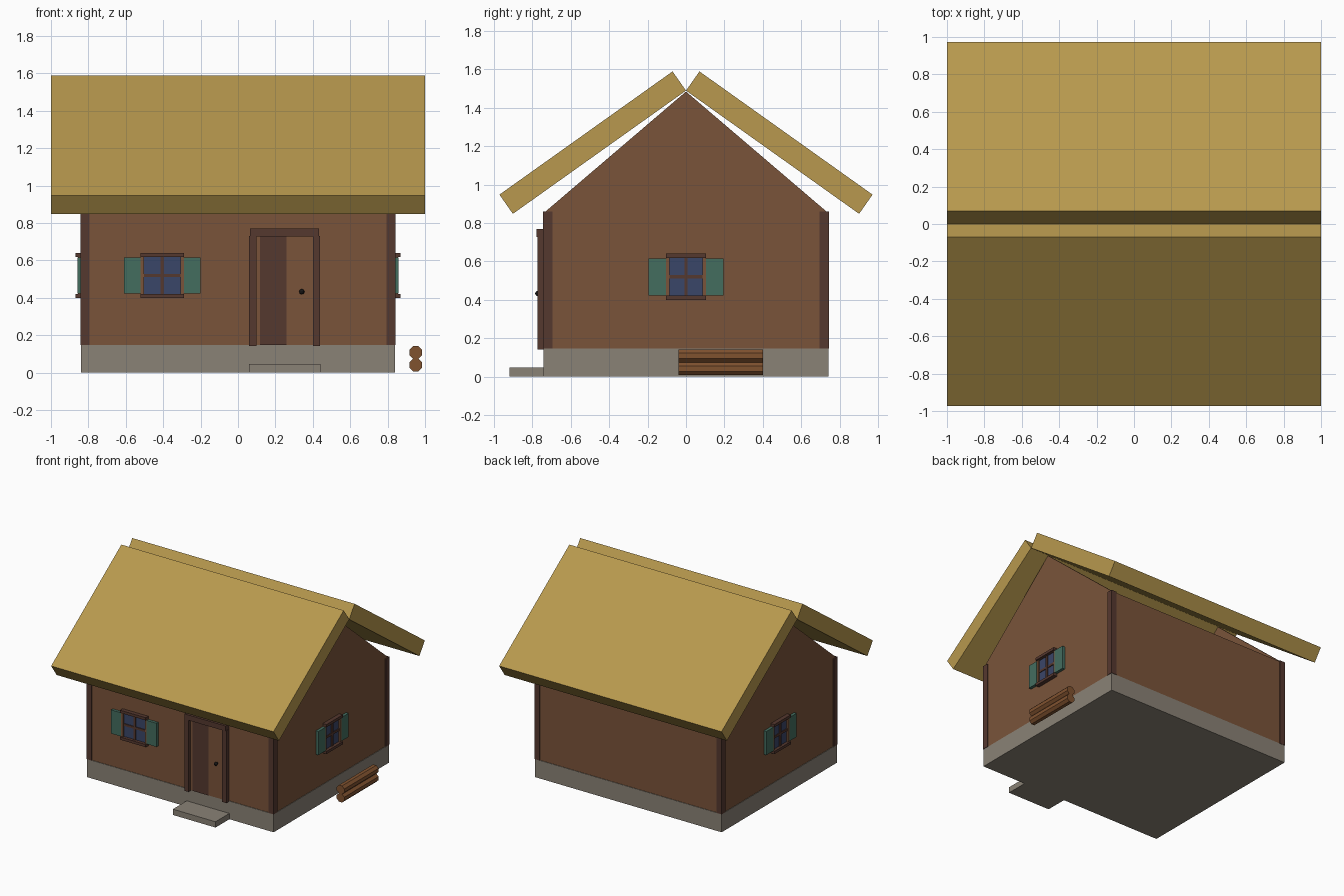
import bpy, bmesh, math
from mathutils import Matrix, Vector

if "Cube" in bpy.data.objects:
    bpy.data.objects.remove(bpy.data.objects["Cube"])


def material(name, hexcode):
    lin = []
    for i in (0, 2, 4):
        c = int(hexcode[i:i + 2], 16) / 255
        lin.append(c / 12.92 if c <= 0.04045 else ((c + 0.055) / 1.055) ** 2.4)
    m = bpy.data.materials.new(name)
    m.diffuse_color = (*lin, 1)
    m.use_nodes = True
    m.node_tree.nodes["Principled BSDF"].inputs["Base Color"].default_value = m.diffuse_color
    return m


THATCH = material("straw thatch", "B8994E")
WALL = material("brown wall", "7A543A")
TIMBER = material("dark timber", "55382F")
STONE = material("grey stone", "8A8276")
GLASS = material("blue glass", "3A4668")
SHUTTER = material("green shutter", "446D5F")
LOG = material("log wood", "80522F")
IRON = material("black iron", "1E1C1C")


def finish(name, bm, mat, matrix=None):
    if matrix is not None:
        bm.transform(matrix)
    bmesh.ops.recalc_face_normals(bm, faces=bm.faces)
    mesh = bpy.data.meshes.new(name)
    bm.to_mesh(mesh)
    bm.free()
    mesh.materials.append(mat)
    ob = bpy.data.objects.new(name, mesh)
    bpy.context.collection.objects.link(ob)
    return ob


def box(name, mat, x, y, z, matrix=None):
    """Box from (min, max) pairs."""
    bm = bmesh.new()
    bmesh.ops.create_cube(bm, size=1)
    for v in bm.verts:
        v.co = Vector([(a + b) / 2 + c * (b - a) for (a, b), c in zip((x, y, z), v.co)])
    return finish(name, bm, mat, matrix)


def prism(name, mat, profile, x0, x1):
    """Extrude a y/z profile along x."""
    bm = bmesh.new()
    face = bm.faces.new([bm.verts.new((x0, y, z)) for y, z in profile])
    ext = bmesh.ops.extrude_face_region(bm, geom=[face])["geom"]
    moved = [g for g in ext if isinstance(g, bmesh.types.BMVert)]
    bmesh.ops.translate(bm, verts=moved, vec=(x1 - x0, 0, 0))
    return finish(name, bm, mat)


# Foundation, walls and gables
box("foundation", STONE, (-0.84, 0.84), (-0.742, 0.742), (0, 0.147))
box("walls", WALL, (-0.836, 0.836), (-0.738, 0.738), (0.147, 0.855))
for side, x0, x1 in (("left", -0.836, -0.816), ("right", 0.816, 0.836)):
    prism(side + "_gable", WALL, [(-0.738, 0.855), (0.738, 0.855), (0, 1.485)], x0, x1)

# Roof slabs
for side, s in (("front", -1), ("back", 1)):
    prism(side + "_roof", THATCH,
          [(0, 1.49), (0.07 * s, 1.59), (0.972 * s, 0.948), (0.902 * s, 0.848)], -1, 1)

# Corner posts
for sx in (-1, 1):
    for sy in (-1, 1):
        box("corner_post", TIMBER, sorted((0.795 * sx, 0.843 * sx)),
            sorted((0.695 * sy, 0.745 * sy)), (0.147, 0.86))


def window(name, hw, matrix):
    """Window facing local -y, wall surface at y = 0."""
    fw = hw + 0.015
    box(name + "_glass", GLASS, (-hw, hw), (-0.008, 0.004), (0.42, 0.62), matrix)
    box(name + "_upright_bar", TIMBER, (-0.009, 0.009), (-0.015, 0), (0.42, 0.62), matrix)
    box(name + "_cross_bar", TIMBER, (-hw, hw), (-0.014, 0), (0.511, 0.529), matrix)
    box(name + "_lintel", TIMBER, (-fw, fw), (-0.033, 0), (0.618, 0.64), matrix)
    box(name + "_sill", TIMBER, (-fw, fw), (-0.033, 0), (0.40, 0.422), matrix)
    for s in (-1, 1):
        box(name + "_jamb", WALL, sorted((s * (hw - 0.003), s * fw)),
            (-0.02, 0), (0.42, 0.62), matrix)
        box(name + "_shutter", SHUTTER, sorted((s * fw, s * (fw + 0.09))),
            (-0.023, 0), (0.423, 0.615), matrix)


# Windows on the front and both gable ends
window("front_window", 0.1, Matrix.Translation((-0.405, -0.738, 0)))
window("right_window", 0.09,
       Matrix.Translation((0.836, 0, 0)) @ Matrix.Rotation(math.pi / 2, 4, 'Z'))
window("left_window", 0.09,
       Matrix.Translation((-0.836, 0, 0)) @ Matrix.Rotation(-math.pi / 2, 4, 'Z'))

# Door with frame, dark panel and knob
box("door", WALL, (0.095, 0.40), (-0.748, -0.73), (0.147, 0.73))
box("door_dark_panel", TIMBER, (0.118, 0.26), (-0.751, -0.747), (0.147, 0.728))
box("door_frame_left", TIMBER, (0.06, 0.098), (-0.775, -0.73), (0.142, 0.73))
box("door_frame_right", TIMBER, (0.40, 0.438), (-0.775, -0.73), (0.142, 0.73))
box("door_lintel", TIMBER, (0.064, 0.434), (-0.78, -0.73), (0.727, 0.77))
bm = bmesh.new()
bmesh.ops.create_uvsphere(bm, u_segments=8, v_segments=6, radius=0.014)
finish("door_knob", bm, IRON, Matrix.Translation((0.341, -0.772, 0.433)))
box("knob_stem", IRON, (0.336, 0.346), (-0.77, -0.745), (0.428, 0.438))

# Doorstep
box("doorstep", STONE, (0.058, 0.442), (-0.92, -0.735), (0, 0.047))

# Stacked octagonal logs
apothem = 0.034
r = apothem / math.cos(math.pi / 8)
for z in (0.041, 0.108):
    bm = bmesh.new()
    bmesh.ops.create_cone(bm, cap_ends=True, segments=8, radius1=r, radius2=r, depth=0.44)
    bm.transform(Matrix.Rotation(math.pi / 8, 4, 'Z'))
    finish("log", bm, LOG,
           Matrix.Translation((0.95, 0.18, z)) @ Matrix.Rotation(math.pi / 2, 4, 'X'))
